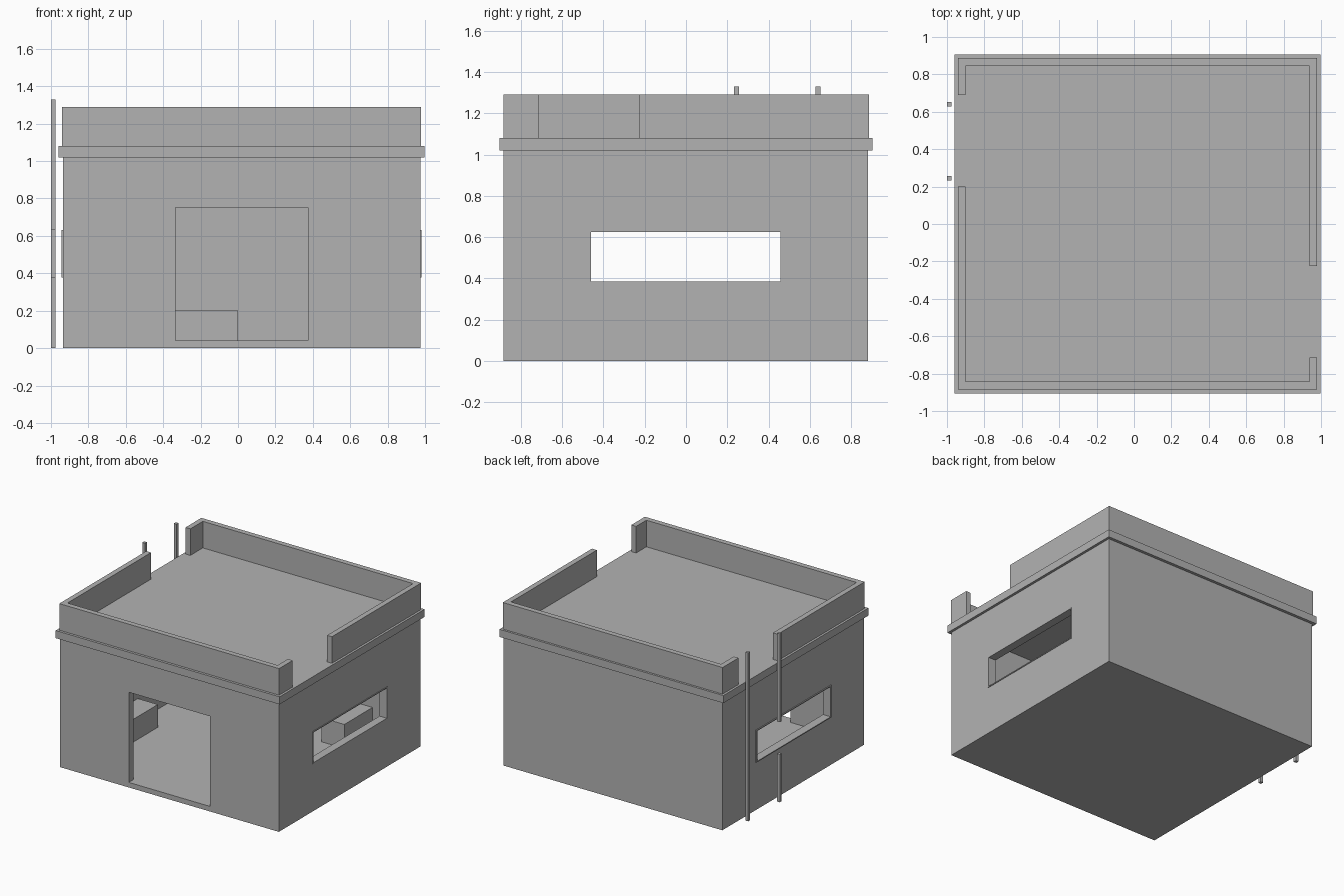
import bpy
import bmesh
from mathutils import Vector

cube = bpy.data.objects.get("Cube")
if cube:
    bpy.data.objects.remove(cube, do_unlink=True)

grey = bpy.data.materials.new("plain grey")
grey.use_nodes = True
colour = (0.45, 0.45, 0.45, 1)
grey.diffuse_color = colour
grey.node_tree.nodes["Principled BSDF"].inputs["Base Color"].default_value = colour


def box(name, x, y, z):
    """Box from (low, high) ranges on each axis."""
    lo, hi = (Vector(p) for p in zip(x, y, z))
    bm = bmesh.new()
    bmesh.ops.create_cube(bm, size=1)
    bmesh.ops.scale(bm, vec=hi - lo, verts=bm.verts)
    bmesh.ops.translate(bm, vec=(lo + hi) / 2, verts=bm.verts)
    mesh = bpy.data.meshes.new(name)
    bm.to_mesh(mesh)
    bm.free()
    mesh.materials.append(grey)
    obj = bpy.data.objects.new(name, mesh)
    bpy.context.collection.objects.link(obj)
    return obj


def cut(target, *ranges):
    """Subtract a box from the target and bake the result."""
    cutter = box("cutter", *ranges)
    cutter.hide_render = True
    mod = target.modifiers.new("cut", 'BOOLEAN')
    mod.operation = 'DIFFERENCE'
    mod.solver = 'EXACT'
    mod.object = cutter
    graph = bpy.context.evaluated_depsgraph_get()
    mesh = bpy.data.meshes.new_from_object(target.evaluated_get(graph))
    target.modifiers.clear()
    target.data = mesh
    bpy.data.objects.remove(cutter, do_unlink=True)


# Main dimensions
LEFT, RIGHT, FRONT, BACK = -0.935, 0.977, -0.885, 0.882
WALL, FLOOR, EAVES, ROOF, TOP = 0.06, 0.04, 1.02, 1.08, 1.29
WIN_Y, WIN_Z = (-0.468, 0.465), (0.378, 0.632)
BAR = 0.008

# Hollow room with doorway and two side windows
room_x = (LEFT + WALL, RIGHT - WALL)
room_y = (FRONT + WALL, BACK - WALL)
walls = box("walls", (LEFT, RIGHT), (FRONT, BACK), (0, EAVES))
cut(walls, room_x, room_y, (FLOOR, EAVES + 0.1))
cut(walls, (-0.335, 0.375), (FRONT - 0.1, FRONT + 0.1), (FLOOR, 0.752))
cut(walls, (LEFT - 0.1, RIGHT + 0.1), WIN_Y, WIN_Z)

# Thin window frames standing slightly proud of the walls
for name, x in (("left", (RIGHT - WALL, RIGHT + 0.005)),
                ("right", (LEFT - 0.008, LEFT + WALL))):
    frame = box(name + "_window_frame", x, WIN_Y, WIN_Z)
    cut(frame, (x[0] - 0.1, x[1] + 0.1),
        (WIN_Y[0] + BAR, WIN_Y[1] - BAR), (WIN_Z[0] + BAR, WIN_Z[1] - BAR))

# Roof slab and parapet with a gap on each side
box("roof_slab", (-0.96, 0.997), (-0.905, 0.905), (EAVES, ROOF))
px, py, thick = (-0.942, 0.979), (-0.885, 0.888), 0.042
parapet = box("parapet", px, py, (ROOF, TOP))
cut(parapet, (px[0] + thick, px[1] - thick), (py[0] + thick, py[1] - thick),
    (ROOF - 0.1, TOP + 0.1))
cut(parapet, (px[0] - 0.1, px[0] + 0.1), (0.2, 0.69), (ROOF - 0.1, TOP + 0.1))
cut(parapet, (px[1] - 0.1, px[1] + 0.1), (-0.715, -0.225), (ROOF - 0.1, TOP + 0.1))

# Ladder posts; the one passing the window is interrupted
for name, y, spans in (("back_post", 0.64, [(0, 1.33)]),
                       ("front_post", 0.245, [(0, WIN_Z[0]), (WIN_Z[1], 1.33)])):
    for z in spans:
        box(name, (-1.0, -0.976), (y - 0.012, y + 0.012), z)

# Low furniture inside the room
box("back_bench", (-0.68, 0.0), (0.38, room_y[1]), (FLOOR, 0.2))
box("side_bench", (room_x[0], -0.7), (-0.6, 0.0), (FLOOR, 0.22))
box("corner_box", (0.4, 0.6), (0.47, room_y[1]), (FLOOR, 0.23))
